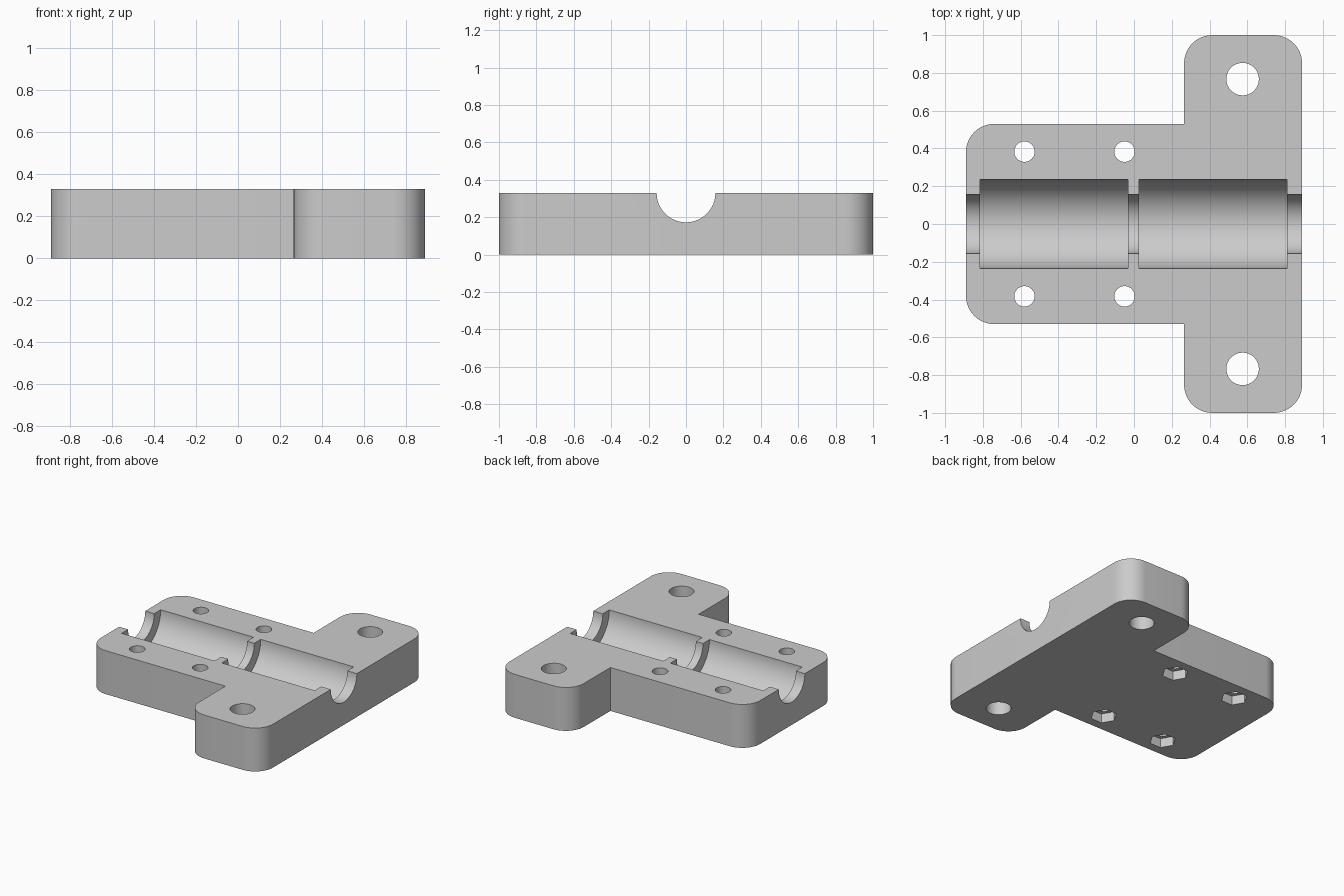
import bpy
import bmesh
from math import sin, cos, pi, radians
from mathutils import Matrix

cube = bpy.data.objects.get("Cube")
if cube:
    bpy.data.objects.remove(cube, do_unlink=True)

HEIGHT = 0.33
ROUND = 0.15

grey = bpy.data.materials.new("plain grey")
grey.use_nodes = True
grey.diffuse_color = (0.6, 0.6, 0.6, 1)
grey.node_tree.nodes["Principled BSDF"].inputs["Base Color"].default_value = grey.diffuse_color


def add_object(name, bm):
    bmesh.ops.recalc_face_normals(bm, faces=bm.faces)
    mesh = bpy.data.meshes.new(name)
    bm.to_mesh(mesh)
    bm.free()
    mesh.materials.append(grey)
    obj = bpy.data.objects.new(name, mesh)
    bpy.context.collection.objects.link(obj)
    return obj


def corner(cx, cy, start, steps=12):
    """Quarter arc, counter-clockwise from the start angle."""
    angles = [radians(start + 90 * i / steps) for i in range(steps + 1)]
    return [(cx + ROUND * cos(a), cy + ROUND * sin(a)) for a in angles]


def cylinder(name, radius, length, matrix, sides=64):
    bm = bmesh.new()
    bmesh.ops.create_cone(bm, cap_ends=True, segments=sides, radius1=radius,
                          radius2=radius, depth=length, matrix=matrix)
    return add_object(name, bm)


def upright(name, radius, x, y, z0, z1, sides=48, turn=0.0):
    place = Matrix.Translation((x, y, (z0 + z1) / 2)) @ Matrix.Rotation(turn, 4, 'Z')
    return cylinder(name, radius, z1 - z0, place, sides)


def trough(name, radius, x0, x1):
    place = (Matrix.Translation(((x0 + x1) / 2, 0, HEIGHT))
             @ Matrix.Rotation(pi / 2, 4, 'Y') @ Matrix.Rotation(pi / 64, 4, 'Z'))
    return cylinder(name, radius, x1 - x0, place)


def cut(body, cutter):
    mod = body.modifiers.new("cut", 'BOOLEAN')
    mod.operation = 'DIFFERENCE'
    mod.solver = 'EXACT'
    mod.object = cutter
    bpy.context.view_layer.objects.active = body
    bpy.ops.object.modifier_apply(modifier=mod.name)
    bpy.data.objects.remove(cutter, do_unlink=True)


# T-shaped block with rounded outer corners: upper half, mirrored to the lower half
half = (corner(0.89 - ROUND, 1 - ROUND, 0) + corner(0.265 + ROUND, 1 - ROUND, 90)
        + [(0.265, 0.53)] + corner(-0.89 + ROUND, 0.53 - ROUND, 90))
outline = half + [(x, -y) for x, y in reversed(half)]
bm = bmesh.new()
base = bm.faces.new([bm.verts.new((x, y, 0)) for x, y in outline])
top = bmesh.ops.extrude_face_region(bm, geom=[base])
bmesh.ops.translate(bm, vec=(0, 0, HEIGHT),
                    verts=[v for v in top["geom"] if isinstance(v, bmesh.types.BMVert)])
block = add_object("bearing_block", bm)

# Shaft channel and the two wider bearing seats
cut(block, trough("shaft_channel", 0.157, -1.1, 1.1))
cut(block, trough("bearing_seat_right", 0.235, -0.815, -0.033))
cut(block, trough("bearing_seat_left", 0.235, 0.027, 0.81))

for side in (-1, 1):
    # Mounting holes in the tabs
    cut(block, upright("mounting_hole", 0.086, 0.575, side * 0.767, -0.1, 0.5))
    # Bolt holes with hexagonal nut pockets underneath
    for x in (-0.58, -0.05):
        cut(block, upright("bolt_hole", 0.054, x, side * 0.383, -0.1, 0.5))
        cut(block, upright("nut_pocket", 0.092, x, side * 0.383, -0.1, 0.07, 6, pi / 6))

# Smooth curves, crisp edges
bpy.ops.object.select_all(action='DESELECT')
block.select_set(True)
bpy.context.view_layer.objects.active = block
bpy.ops.object.shade_smooth_by_angle(angle=radians(30))
